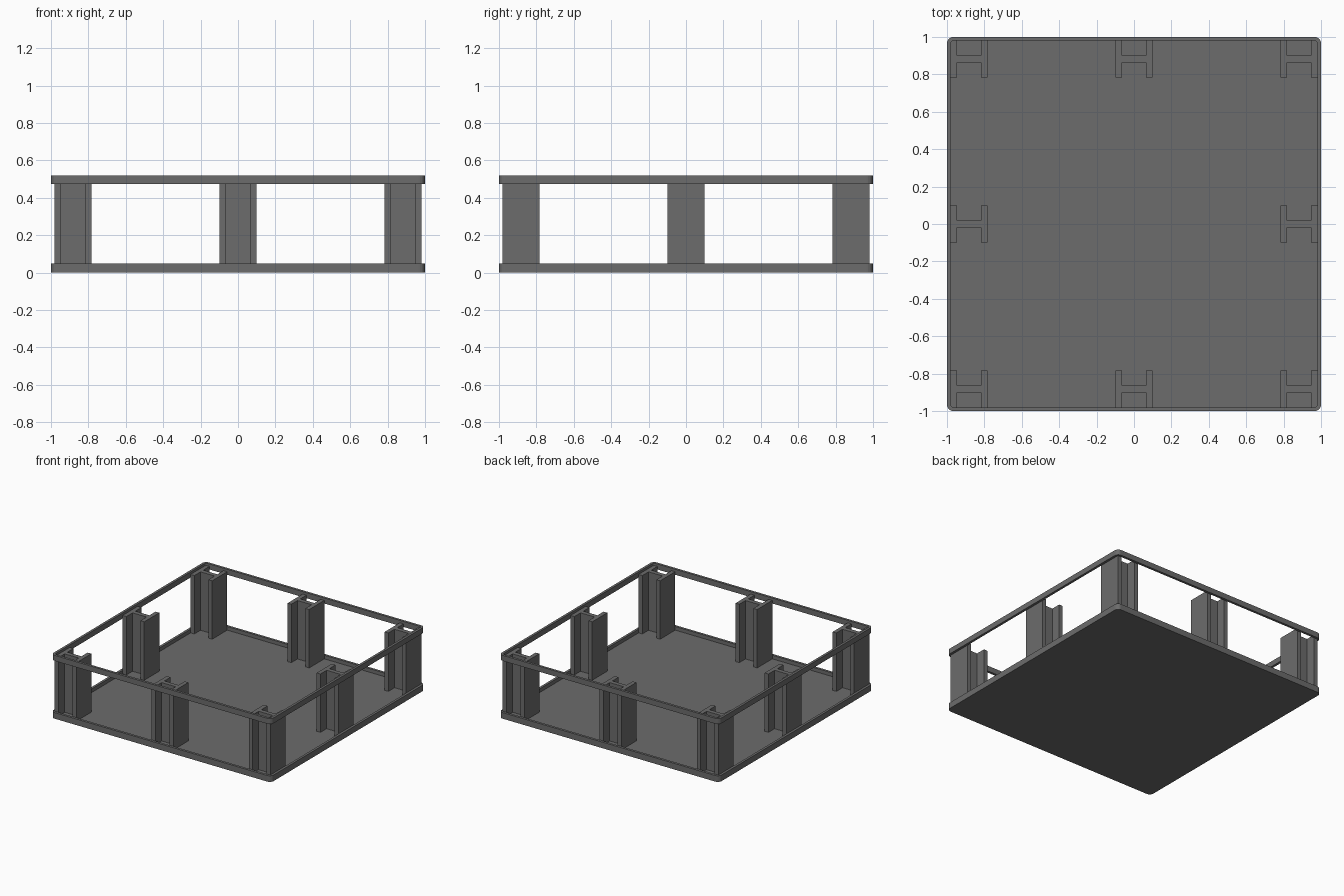
import bpy, math

if "Cube" in bpy.data.objects:
    bpy.data.objects.remove(bpy.data.objects["Cube"])

# Dark grey finish shared by every part
DARK = bpy.data.materials.new("dark_grey")
DARK.diffuse_color = (0.15, 0.15, 0.15, 1.0)
DARK.use_nodes = True
DARK.node_tree.nodes["Principled BSDF"].inputs["Base Color"].default_value = DARK.diffuse_color


def rounded_square(half, radius, seg=6):
    # Counter-clockwise outline with rounded corners
    pts = []
    c = half - radius
    for i, (sx, sy) in enumerate([(1, 1), (-1, 1), (-1, -1), (1, -1)]):
        for k in range(seg + 1):
            a = math.pi / 2 * (i + k / seg)
            pts.append((sx * c + radius * math.cos(a), sy * c + radius * math.sin(a)))
    return pts


def make_object(name, verts, faces):
    mesh = bpy.data.meshes.new(name)
    mesh.from_pydata(verts, [], faces)
    mesh.materials.append(DARK)
    obj = bpy.data.objects.new(name, mesh)
    bpy.context.collection.objects.link(obj)
    return obj


def prism(name, pts, z0, z1):
    n = len(pts)
    verts = [(x, y, z) for z in (z0, z1) for x, y in pts]
    faces = [(i, (i + 1) % n, n + (i + 1) % n, n + i) for i in range(n)]
    faces += [tuple(reversed(range(n))), tuple(range(n, 2 * n))]
    return make_object(name, verts, faces)


def ring(name, outer, inner, z0, z1):
    # Closed loop swept through four cross-section corners
    n = len(outer)
    loops = [(outer, z0), (outer, z1), (inner, z1), (inner, z0)]
    verts = [(x, y, z) for pts, z in loops for x, y in pts]
    faces = []
    for l in range(4):
        a, b = l * n, (l + 1) % 4 * n
        faces += [(a + i, a + (i + 1) % n, b + (i + 1) % n, b + i) for i in range(n)]
    return make_object(name, verts, faces)


OUTER = rounded_square(1.0, 0.035)
INNER = rounded_square(0.98, 0.015)
FLOOR_TOP = 0.02

# Floor plate with raised lip, and the open top rail
prism("floor_plate", OUTER, 0.0, FLOOR_TOP)
ring("floor_lip", OUTER, INNER, FLOOR_TOP, 0.05)
ring("top_rail", OUTER, INNER, 0.475, 0.52)

# H-section posts at the corners and side middles
H, F, W = 0.098, 0.064, 0.018   # half width, inner flange face, half web
profile = [(-H, -H), (-F, -H), (-F, -W), (F, -W), (F, -H), (H, -H),
           (H, H), (F, H), (F, W), (-F, W), (-F, H), (-H, H)]
names = {-1: ("front", "left"), 0: ("middle", "middle"), 1: ("back", "right")}
for iy in (-1, 0, 1):
    for ix in (-1, 0, 1):
        if ix == 0 and iy == 0:
            continue
        post = prism(f"post_{names[iy][0]}_{names[ix][1]}", profile, FLOOR_TOP, 0.5)
        post.location = (0.882 * ix, 0.882 * iy, 0)

# Face windings made consistent so every normal points outward
import bmesh
for obj in bpy.context.collection.objects:
    bm = bmesh.new()
    bm.from_mesh(obj.data)
    bmesh.ops.recalc_face_normals(bm, faces=bm.faces)
    bm.to_mesh(obj.data)
    bm.free()
